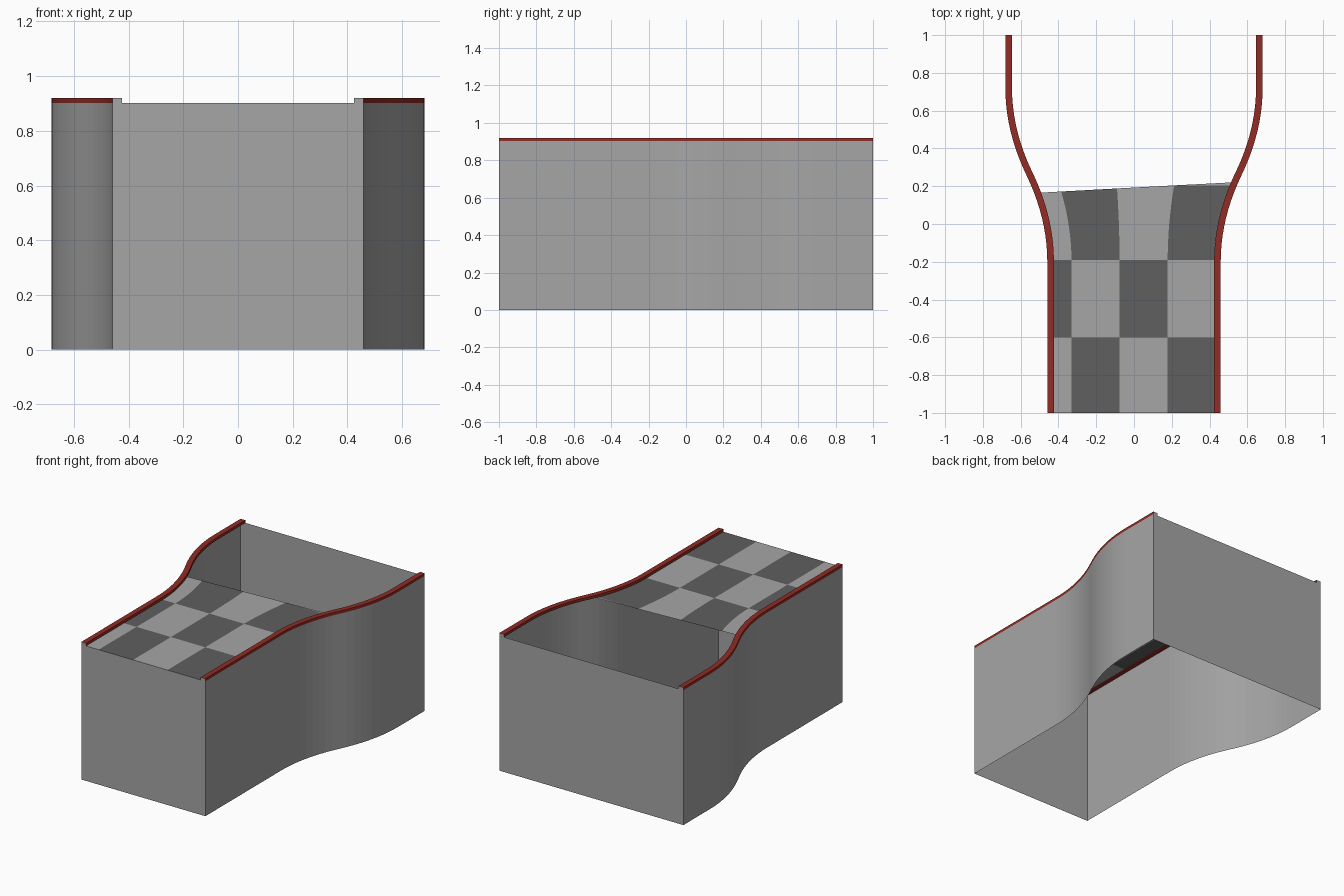
import bpy, bmesh, math

if "Cube" in bpy.data.objects:
    bpy.data.objects.remove(bpy.data.objects["Cube"])

DECK_Z, TOP_Z, CURB_W = 0.902, 0.92, 0.035


def material(name, rgb):
    m = bpy.data.materials.new(name)
    m.diffuse_color = (*rgb, 1)
    m.use_nodes = True
    m.node_tree.nodes["Principled BSDF"].inputs["Base Color"].default_value = m.diffuse_color
    return m


LIGHT = material("light grey", (0.38, 0.38, 0.38))
DARK = material("dark grey", (0.115, 0.115, 0.115))
RED = material("curb red", (0.29, 0.025, 0.018))


def half_width(y):
    """Outer half width: straight, S-bend made of two arcs, straight."""
    t = min(max((y + 0.2) / 0.92, 0), 1)
    s = 2 * t * t if t < 0.5 else 1 - 2 * (1 - t) ** 2
    return 0.459 + 0.222 * s


def slope(y):
    return (half_width(y + 1e-3) - half_width(y - 1e-3)) / 2e-3


def inner_width(y):
    return half_width(y) - CURB_W * math.hypot(1, slope(y))


def make(name, bm, mats):
    bm.normal_update()
    me = bpy.data.meshes.new(name)
    bm.to_mesh(me)
    bm.free()
    for m in mats:
        me.materials.append(m)
    ob = bpy.data.objects.new(name, me)
    bpy.context.collection.objects.link(ob)
    return ob


PATH = [-1] + [-0.2 + 0.92 * i / 20 for i in range(21)] + [1]


# Side walls: single sheets following the bend
def side_wall(name, side):
    bm = bmesh.new()
    cols = [[bm.verts.new((side * half_width(y), y, z)) for z in (0, DECK_Z)] for y in PATH]
    for a, b in zip(cols, cols[1:]):
        q = [a[0], b[0], b[1], a[1]]
        bm.faces.new(q if side > 0 else q[::-1])
    make(name, bm, [LIGHT])


# Red curbs along the wall tops, with grey end caps
def curb(name, side):
    bm = bmesh.new()
    rings = []
    for y in PATH:
        xo, xi = half_width(y), inner_width(y)
        rings.append([bm.verts.new((side * x, y, z)) for x, z in
                      ((xi, DECK_Z), (xo, DECK_Z), (xo, TOP_Z), (xi, TOP_Z))])
    for a, b in zip(rings, rings[1:]):
        for i in range(4):
            j = (i + 1) % 4
            bm.faces.new((a[i], a[j], b[j], b[i]))
    for end in (rings[0], rings[-1]):
        bm.faces.new(end).material_index = 1
    bmesh.ops.recalc_face_normals(bm, faces=bm.faces)
    make(name, bm, [RED, LIGHT])


# Flat end walls
def end_wall(name, y):
    bm = bmesh.new()
    w = half_width(y)
    q = [bm.verts.new((x, y, z)) for x, z in ((-w, 0), (w, 0), (w, DECK_Z), (-w, DECK_Z))]
    bm.faces.new(q if y < 0 else q[::-1])
    make(name, bm, [LIGHT])


# Checkered deck with a slanted rear edge; columns fan out with the bend
def deck():
    bm = bmesh.new()
    us = [-1, -0.78, -0.18, 0.42, 1]
    rows = []
    for y in (-1, -0.6):
        rows.append([bm.verts.new((u * inner_width(y), y, DECK_Z)) for u in us])
    for k in range(9):
        row = []
        for u in us:
            y = -0.19 + k / 8 * (0.193 + 0.027 * u + 0.19)
            row.append(bm.verts.new((u * inner_width(y), y, DECK_Z)))
        rows.append(row)
    for a, b in zip(rows, rows[1:]):
        for i in range(4):
            bm.faces.new((a[i], a[i + 1], b[i + 1], b[i]))
    bmesh.ops.bisect_plane(bm, geom=bm.verts[:] + bm.edges[:] + bm.faces[:],
                           plane_co=(0, 0.205, 0), plane_no=(0, 1, 0))
    for f in bm.faces:
        c = f.calc_center_median()
        col = sum(c.x / inner_width(c.y) > u for u in us[1:4])
        row = sum(c.y > y for y in (-0.6, -0.19, 0.205))
        f.material_index = (col + row) % 2
    make("checkered_deck", bm, [LIGHT, DARK])


for label, s in (("left", -1), ("right", 1)):
    side_wall(label + "_wall", s)
    curb(label + "_curb", s)
end_wall("front_wall", -1)
end_wall("back_wall", 1)
deck()
